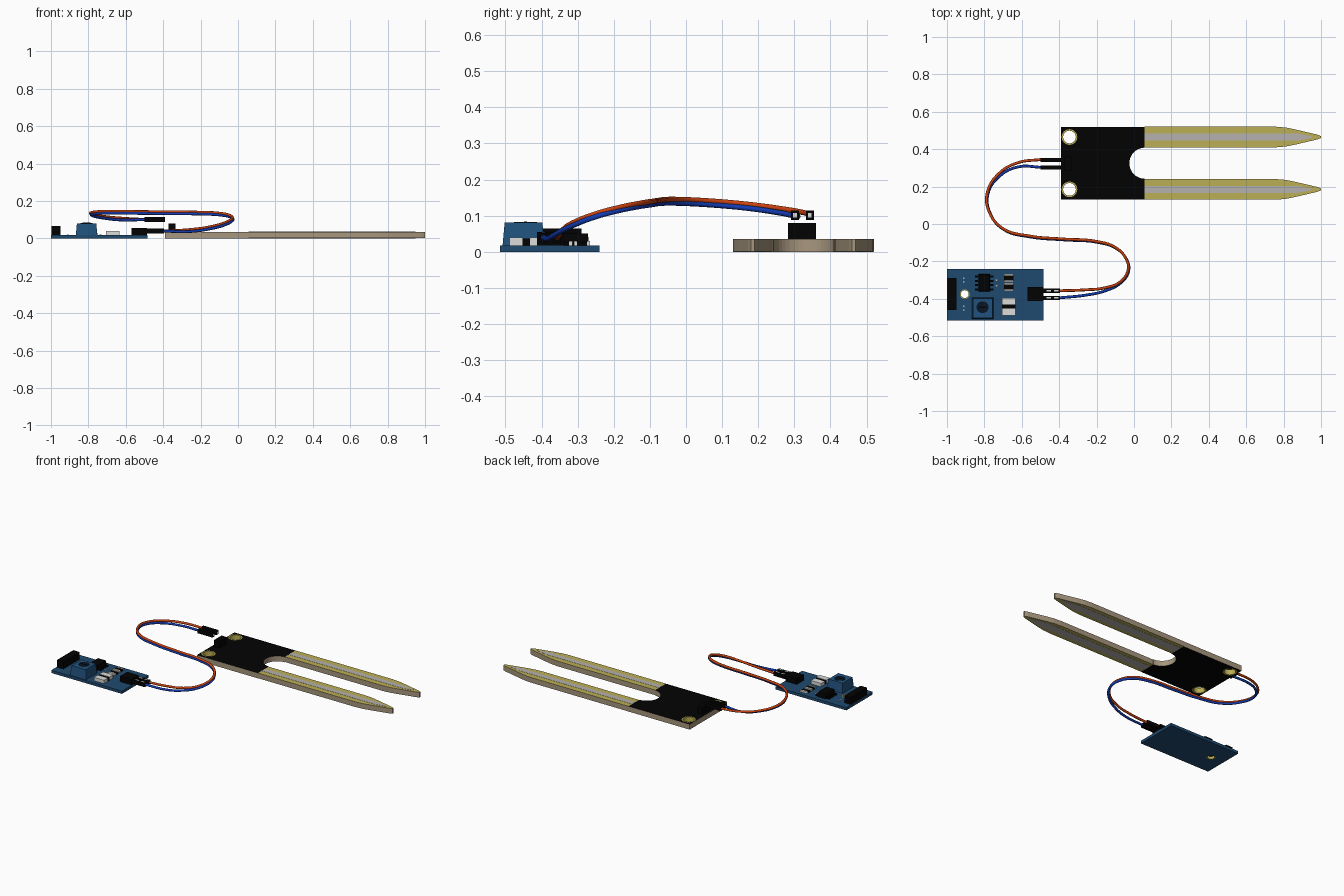
import bpy, bmesh, math
from mathutils import Vector

if "Cube" in bpy.data.objects:
    bpy.data.objects.remove(bpy.data.objects["Cube"])


def mat(name, r, g, b):
    m = bpy.data.materials.new(name)
    m.diffuse_color = (r, g, b, 1)
    m.use_nodes = True
    m.node_tree.nodes["Principled BSDF"].inputs["Base Color"].default_value = m.diffuse_color
    return m


BOARD_BLUE = mat("board blue", 0.014, 0.068, 0.16)
POT_BLUE = mat("trimmer blue", 0.015, 0.085, 0.21)
BLACK = mat("black", 0.0008, 0.0008, 0.0008)
OLIVE = mat("olive gold", 0.50, 0.43, 0.09)
SILVER = mat("silver", 0.46, 0.44, 0.42)
WHITE = mat("bright metal", 0.72, 0.72, 0.70)
TAN = mat("tan edge", 0.39, 0.31, 0.21)
ORANGE = mat("wire orange", 0.60, 0.055, 0.005)
WIRE_BLUE = mat("wire blue", 0.006, 0.045, 0.46)
DARK = mat("dark slate", 0.003, 0.008, 0.018)


def link(name, mesh, *mats):
    ob = bpy.data.objects.new(name, mesh)
    bpy.context.collection.objects.link(ob)
    mesh.materials.clear()
    for m in mats:
        mesh.materials.append(m)
    return ob


def box(name, x0, x1, y0, y1, z0, z1, m, taper=1.0):
    """Axis-aligned box from its limits, with an optionally narrowed top."""
    bm = bmesh.new()
    bmesh.ops.create_cube(bm, size=1)
    for v in bm.verts:
        s = taper if v.co.z > 0 else 1
        v.co = Vector(((x0 + x1) / 2 + v.co.x * s * (x1 - x0),
                       (y0 + y1) / 2 + v.co.y * s * (y1 - y0),
                       (z0 + z1) / 2 + v.co.z * (z1 - z0)))
    me = bpy.data.meshes.new(name)
    bm.to_mesh(me)
    bm.free()
    return link(name, me, m)


def circle(cx, cy, r, n=24):
    return [(cx + r * math.cos(2 * math.pi * i / n), cy + r * math.sin(2 * math.pi * i / n))
            for i in range(n)]


def curve_mesh(name, cu, *mats):
    """Turn a curve into a mesh object."""
    tmp = bpy.data.objects.new("tmp", cu)
    bpy.context.collection.objects.link(tmp)
    dg = bpy.context.evaluated_depsgraph_get()
    me = bpy.data.meshes.new_from_object(tmp.evaluated_get(dg))
    bpy.data.objects.remove(tmp)
    me.name = name
    return link(name, me, *mats)


def plate(name, loops, z0, z1, face, side=None):
    """Flat plate from closed outlines; inner loops become holes."""
    cu = bpy.data.curves.new(name, 'CURVE')
    cu.dimensions = '2D'
    cu.fill_mode = 'BOTH'
    cu.extrude = (z1 - z0) / 2
    for pts in loops:
        sp = cu.splines.new('POLY')
        sp.points.add(len(pts) - 1)
        for p, (x, y) in zip(sp.points, pts):
            p.co = (x, y, 0, 1)
        sp.use_cyclic_u = True
    ob = curve_mesh(name, cu, face, side or face)
    for v in ob.data.vertices:
        v.co.z += (z0 + z1) / 2
    for p in ob.data.polygons:
        p.use_smooth = False
        p.material_index = 0 if abs(p.normal.z) > 0.5 else 1
    return ob


def wire(name, pts, m):
    cu = bpy.data.curves.new(name, 'CURVE')
    cu.dimensions = '3D'
    cu.bevel_depth = 0.0075
    cu.bevel_resolution = 2
    cu.resolution_u = 6
    cu.use_fill_caps = True
    sp = cu.splines.new('BEZIER')
    sp.bezier_points.add(len(pts) - 1)
    for b, p in zip(sp.bezier_points, pts):
        b.co = p
        b.handle_left_type = b.handle_right_type = 'AUTO'
    ob = curve_mesh(name, cu, m)
    for p in ob.data.polygons:
        p.use_smooth = True
    return ob


# --- Soil probe: black head with a round notch, two pointed prongs
T = 0.035
YC = 0.325
PRONGS = (YC - 0.14, YC + 0.14)
notch = [(0.058 - 0.083 * math.cos(a), YC + 0.083 * math.sin(a))
         for a in [math.pi * (0.5 - i / 20) for i in range(21)]]
head = [(0.055, 0.13), (0.055, YC - 0.083)] + notch[::-1][1:-1] + \
       [(0.055, YC + 0.083), (0.055, 0.519), (-0.39, 0.519), (-0.39, 0.13)]
plate("probe_head", [head] + [circle(-0.345, y, 0.042) for y in PRONGS], 0, T, BLACK, TAN)
half = [(0.055, 0.055), (0.76, 0.055), (0.81, 0.051), (0.86, 0.041), (0.98, 0.013), (1.0, 0.005)]
strip = [(0.055, 0.018), (0.88, 0.018), (0.95, 0.004)]
strip_low = [(0.055, 0.03), (0.84, 0.03), (0.95, 0.008)]


def outline(y, h):
    return [[(x, y - d) for x, d in h] + [(x, y + d) for x, d in reversed(h)]]


for i, y in enumerate(PRONGS):
    plate(f"prong_{i}", outline(y, half), 0.001, T, OLIVE, TAN)
    plate(f"prong_strip_top_{i}", outline(y, strip), T - 0.001, T + 0.001, SILVER)
    plate(f"prong_strip_bottom_{i}", outline(y, strip_low), 0, 0.002, SILVER)
    plate(f"probe_hole_ring_{i}", [circle(-0.345, y, 0.042), circle(-0.345, y, 0.034)], 0, T, OLIVE)

# Header on the probe
for i, y in enumerate((0.302, 0.341)):
    box(f"probe_header_{i}", -0.372, -0.335, y - 0.0193, y + 0.0193, T, 0.08, BLACK)

# --- Wire connectors: black sleeves with metal inside
for i, (x0, x1, y, z) in enumerate(((-0.5, -0.39, 0.302, 0.101), (-0.5, -0.39, 0.343, 0.101),
                                    (-0.487, -0.395, -0.395, 0.039), (-0.487, -0.395, -0.357, 0.039))):
    box(f"connector_{i}", x0, x1, y - 0.011, y + 0.011, z - 0.013, z + 0.013, BLACK)
    if z > 0.05:
        box(f"connector_socket_{i}", x1 - 0.001, x1 + 0.001, y - 0.005, y + 0.005, z - 0.006, z + 0.006, WHITE)
    else:
        for k, xs in enumerate((x0 + 0.018, x0 + 0.058)):
            box(f"connector_latch_{i}_{k}", xs, xs + 0.024, y - 0.0045, y + 0.0045, z + 0.012, z + 0.014, WHITE)

# --- Two wires sharing one S-shaped path
path = [(-0.62, 0.328, 0.108), (-0.72, 0.272, 0.118), (-0.785, 0.165, 0.132), (-0.772, 0.06, 0.141),
        (-0.70, -0.025, 0.145), (-0.56, -0.064, 0.144), (-0.38, -0.08, 0.142), (-0.20, -0.093, 0.140),
        (-0.10, -0.125, 0.135), (-0.043, -0.185, 0.123), (-0.032, -0.245, 0.107),
        (-0.075, -0.31, 0.082), (-0.16, -0.342, 0.06), (-0.26, -0.352, 0.047)]
wire("orange_wire", [(-0.495, 0.345, 0.101)] + path + [(-0.40, -0.357, 0.039)], ORANGE)
low = []
for k, (x, y, z) in enumerate(path):
    end = {0: -0.022, 1: -0.014, 12: -0.016, 13: -0.028}.get(k, -0.005)
    low.append((x + 0.004, y + end, z - 0.010))
wire("blue_wire", [(-0.495, 0.303, 0.101)] + low + [(-0.40, -0.395, 0.039)], WIRE_BLUE)

# --- Control module board with a mounting hole
B = 0.018
plate("module_board", [[(-1, -0.515), (-0.485, -0.515), (-0.485, -0.24), (-1, -0.24)],
                       circle(-0.905, -0.375, 0.026)], 0, B, BOARD_BLUE)
plate("module_hole_ring", [circle(-0.905, -0.375, 0.026), circle(-0.905, -0.375, 0.021)], 0, B, OLIVE)
box("output_header", -0.997, -0.95, -0.46, -0.29, B, 0.065, BLACK)
box("input_header", -0.57, -0.487, -0.412, -0.338, B, 0.055, BLACK)

# Trimmer with a dial
box("trimmer_body", -0.867, -0.752, -0.508, -0.392, B, 0.081, POT_BLUE, 0.9)
plate("trimmer_dial", [circle(-0.81, -0.445, 0.032)], 0.080, 0.083, DARK)
box("trimmer_slot", -0.832, -0.788, -0.449, -0.441, 0.082, 0.084, BLACK)

# Comparator chip with legs
box("chip", -0.832, -0.77, -0.362, -0.268, B, 0.05, BLACK, 0.92)
for i in range(4):
    y = -0.35 + i * 0.023
    for s, x in (("left", -0.842), ("right", -0.76)):
        box(f"chip_leg_{s}_{i}", x - 0.009, x + 0.009, y - 0.005, y + 0.005, B, 0.028, BLACK)

# Small parts: dark body with two bright ends along y
for name, x, y, w, l, h, share in (("resistor_a", -0.67, -0.288, 0.05, 0.044, 0.03, 0.2),
                                   ("resistor_b", -0.67, -0.337, 0.05, 0.044, 0.03, 0.2),
                                   ("indicator", -0.67, -0.442, 0.074, 0.095, 0.040, 0.39)):
    e = l * share
    box(name + "_body", x - w / 2, x + w / 2, y - l / 2 + e, y + l / 2 - e, B, h - 0.003, BLACK)
    for s in (-1, 1):
        c = y + s * (l - e) / 2
        box(f"{name}_end_{s}", x - w / 2, x + w / 2, c - e / 2, c + e / 2, B, h, WHITE)

# Solder dots
for i, (x, y) in enumerate(((-0.91, -0.29), (-0.91, -0.31), (-0.91, -0.44), (-0.91, -0.46),
                            (-0.735, -0.30), (-0.735, -0.33))):
    plate(f"solder_dot_{i}", [circle(x, y, 0.005, 8)], B, B + 0.002, SILVER)
